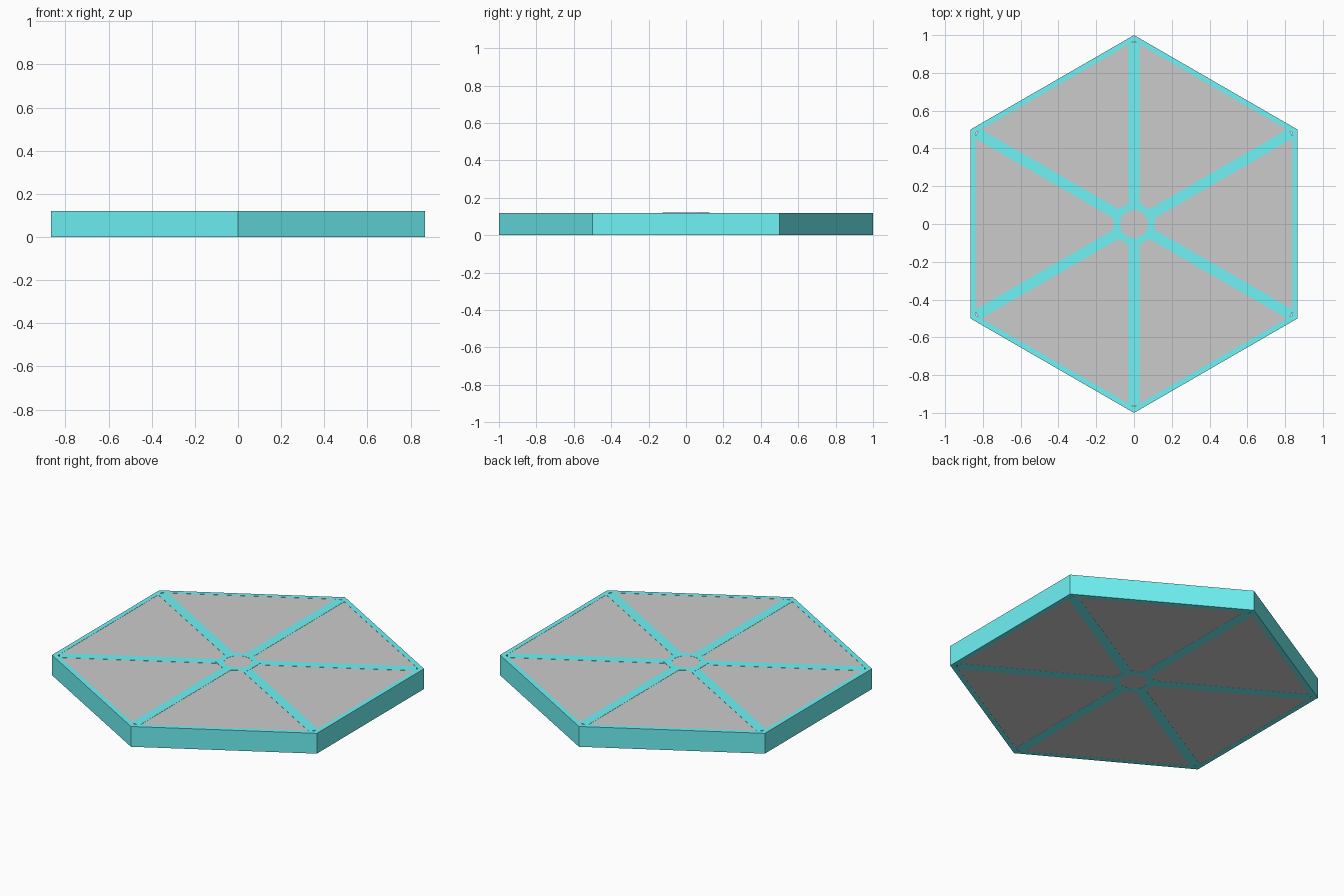
import bpy
from math import cos, sin, tan, pi, radians

if "Cube" in bpy.data.objects:
    bpy.data.objects.remove(bpy.data.objects["Cube"])

H = 0.12          # tile thickness
APO = cos(pi / 6)  # apothem of the unit hexagon
BAR = 0.028       # half width of a spoke
RIM = 0.838       # inner apothem of the rim
HUB = 0.125       # corner radius of the hub

cyan = bpy.data.materials.new("cyan")
cyan.diffuse_color = (0.16, 0.89, 0.91, 1)
cyan.use_nodes = True
cyan.node_tree.nodes["Principled BSDF"].inputs["Base Color"].default_value = cyan.diffuse_color


def make(name, verts, faces, mat=None):
    mesh = bpy.data.meshes.new(name)
    mesh.from_pydata(verts, [], faces)
    ob = bpy.data.objects.new(name, mesh)
    bpy.context.collection.objects.link(ob)
    if mat:
        mesh.materials.append(mat)
    return ob


def prism(name, outline, z0, z1, mat=None):
    n = len(outline)
    verts = [(x, y, z) for z in (z0, z1) for x, y in outline]
    faces = [tuple(reversed(range(n))), tuple(range(n, 2 * n))]
    faces += [(i, (i + 1) % n, n + (i + 1) % n, n + i) for i in range(n)]
    return make(name, verts, faces, mat)


def ring(name, outer, inner, z0, z1, mat):
    n = len(outer)
    loops = [(outer, z0), (outer, z1), (inner, z1), (inner, z0)]
    verts = [(x, y, z) for pts, z in loops for x, y in pts]
    faces = [(k * n + i, k * n + (i + 1) % n,
              (k + 1) % 4 * n + (i + 1) % n, (k + 1) % 4 * n + i)
             for k in range(4) for i in range(n)]
    return make(name, verts, faces, mat)


def circle(r, n, start=pi / 6):
    return [(r * cos(start + 2 * pi * i / n), r * sin(start + 2 * pi * i / n))
            for i in range(n)]


def hexagon(r, n):
    # n points round a hexagon whose corners lie along the spokes
    pts = []
    for i in range(n):
        a = pi / 6 + 2 * pi * i / n
        off = (a + pi / 6) % (pi / 3) - pi / 6
        d = r * APO / cos(off)
        pts.append((d * cos(a), d * sin(a)))
    return pts


# outer rim
ring("rim", circle(1, 6), circle(RIM / APO, 6), 0, H, cyan)

# hub with a round centre, standing a hair proud of the frame
ring("hub", hexagon(HUB, 36), circle(0.075, 36), 0, H + 0.001, cyan)
prism("hub_disc", circle(0.075, 36), 0.0005, H)

# spokes and the panels between them
for k in range(6):
    a = radians(60 * k + 30)
    spoke = prism(f"spoke_{k + 1}", [(0.1, -BAR), (0.96, -BAR), (0.96, BAR), (0.1, BAR)],
                  0, H, cyan)
    spoke.rotation_euler.z = a

    def half(u):
        return u * tan(pi / 6) - BAR / APO

    u0, u1 = HUB * APO, RIM
    panel = prism(f"panel_{k + 1}", [(u0, -half(u0)), (u1, -half(u1)),
                                     (u1, half(u1)), (u0, half(u0))], 0.0005, H - 0.001)
    panel.rotation_euler.z = radians(60 * k)
